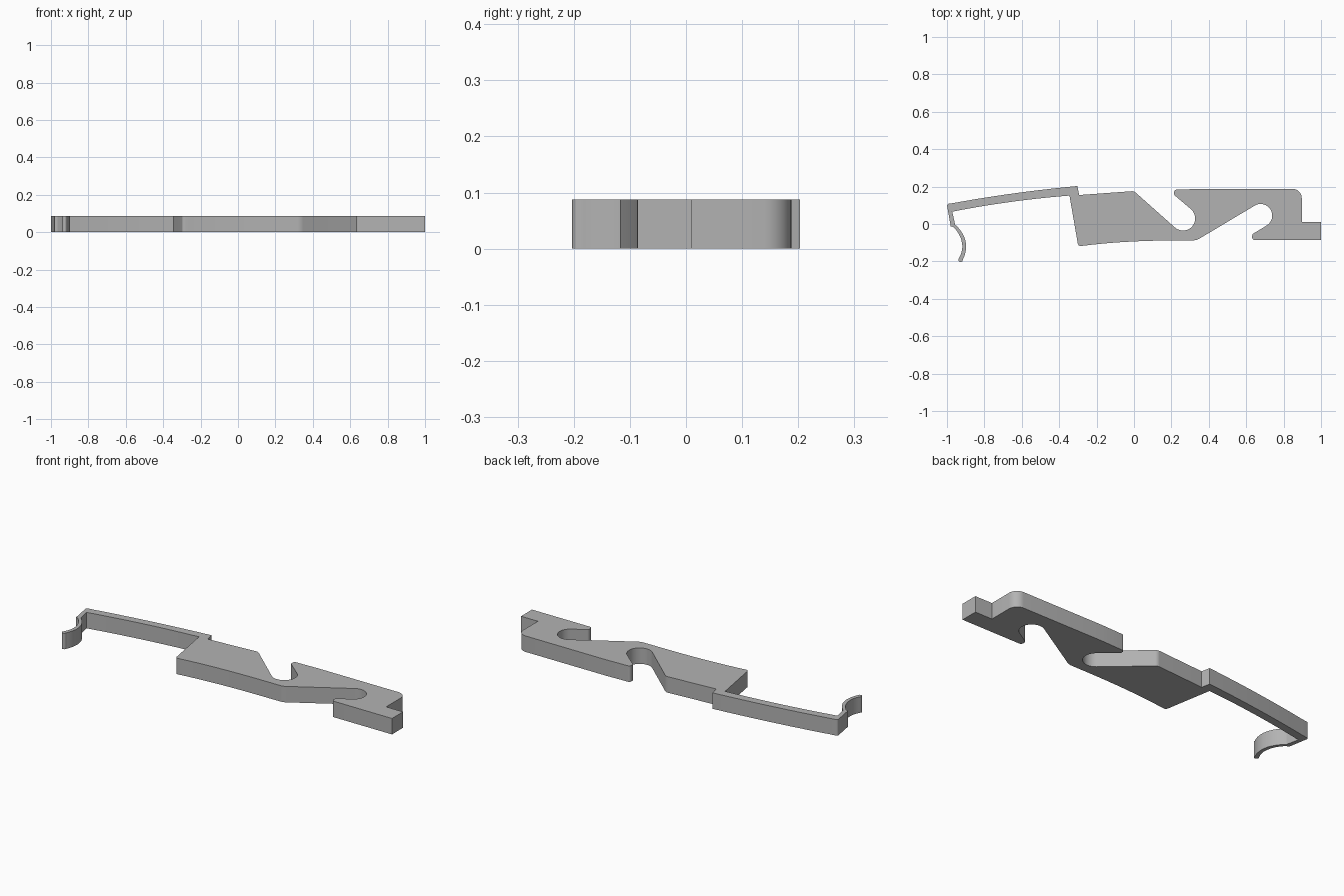
import bpy
import bmesh
import math
from mathutils import Vector

cube = bpy.data.objects.get("Cube")
if cube:
    bpy.data.objects.remove(cube)

THICKNESS = 0.088


def arc(cx, cy, r, start, end, steps=20):
    """Points on a circle, angles in degrees."""
    angles = [math.radians(start + (end - start) * i / steps) for i in range(steps + 1)]
    return [Vector((cx + r * math.cos(a), cy + r * math.sin(a))) for a in angles]


def bow(a, mid, b, steps=14):
    """Gentle curve from a to b passing through mid."""
    a, mid, b = Vector(a), Vector(mid), Vector(b)
    c = mid * 2 - (a + b) / 2
    ts = [i / steps for i in range(steps + 1)]
    return [a * (1 - t) ** 2 + c * 2 * t * (1 - t) + b * t * t for t in ts]


def rounded(before, corner, after, r, steps=8):
    """Fillet of radius r at a corner."""
    p = Vector(corner)
    u, v = (Vector(before) - p).normalized(), (Vector(after) - p).normalized()
    half = u.angle(v) / 2
    centre = p + (u + v).normalized() * r / math.sin(half)
    d0 = p + u * r / math.tan(half) - centre
    d1 = p + v * r / math.tan(half) - centre
    sweep = d0.angle(d1)
    return [centre + (d0 * math.sin(sweep * (1 - i / steps)) + d1 * math.sin(sweep * i / steps))
            / math.sin(sweep) for i in range(steps + 1)]


def sharp(*points):
    return [Vector(p) for p in points]


outline = []
# Upper edge of the body and the first slot
outline += sharp((-0.303, 0.203), (-0.293, 0.155))
outline += rounded((-0.293, 0.155), (0, 0.176), (0.218, -0.018), 0.03)
outline += arc(0.262, 0.03, 0.065, 228, 410)
outline += rounded((0.304, 0.08), (0.214, 0.156), (0.214, 0.183), 0.014)
outline += rounded((0.214, 0.156), (0.214, 0.183), (0.36, 0.188), 0.014)
# Right block with its foot and the second slot
outline += sharp((0.36, 0.188))
outline += rounded((0.36, 0.188), (0.897, 0.188), (0.897, 0.01), 0.05)
outline += sharp((0.897, 0.01), (1, 0.01), (1, -0.086))
outline += rounded((1, -0.086), (0.632, -0.086), (0.632, -0.055), 0.014)
outline += rounded((0.632, -0.086), (0.632, -0.055), (0.707, -0.009), 0.014)
outline += arc(0.677, 0.045, 0.062, -60, 120)
# Lower edge of the body
outline += rounded((0.646, 0.099), (0.335, -0.087), (0.19, -0.088), 0.06)
outline += bow((0.19, -0.088), (-0.05, -0.096), (-0.27, -0.116))
outline += rounded((-0.27, -0.116), (-0.298, -0.119), (-0.345, 0.152), 0.015)
# Underside of the thin arm
outline += bow((-0.345, 0.152), (-0.66, 0.118), (-0.972, 0.066))
# Curled hook: outer side, round tip, inner side
outline += sharp((-0.956, -0.004))
outline += bow((-0.945, -0.014), (-0.911, -0.062), (-0.898, -0.115), 8)
outline += bow((-0.898, -0.115), (-0.902, -0.154), (-0.916, -0.192), 8)[1:]
outline += arc(-0.927, -0.191, 0.012, -25, -180, 8)
outline += bow((-0.938, -0.186), (-0.922, -0.15), (-0.918, -0.115), 8)
outline += bow((-0.918, -0.115), (-0.932, -0.062), (-0.966, -0.016), 8)[1:]
# Outer side of the arm
outline += sharp((-0.98, -0.012))
outline += rounded((-0.98, -0.012), (-1.001, 0.107), (-0.96, 0.113), 0.012)
outline += bow((-0.96, 0.113), (-0.64, 0.164), (-0.303, 0.203))[:-1]

# Extrude the profile upward
bm = bmesh.new()
base = bm.faces.new([bm.verts.new((p.x, p.y, 0)) for p in outline])
top = bmesh.ops.extrude_face_region(bm, geom=[base], use_keep_orig=True)
bmesh.ops.translate(bm, vec=(0, 0, THICKNESS),
                    verts=[g for g in top["geom"] if isinstance(g, bmesh.types.BMVert)])
bmesh.ops.recalc_face_normals(bm, faces=bm.faces)
mesh = bpy.data.meshes.new("latch_plate")
bm.to_mesh(mesh)
bm.free()
latch = bpy.data.objects.new("latch_plate", mesh)
bpy.context.collection.objects.link(latch)

grey = bpy.data.materials.new("light grey")
grey.use_nodes = True
colour = (0.45, 0.45, 0.45, 1)
grey.diffuse_color = colour
grey.node_tree.nodes["Principled BSDF"].inputs["Base Color"].default_value = colour
mesh.materials.append(grey)

# Smooth curved walls, keep the rims crisp
bpy.ops.object.select_all(action="DESELECT")
latch.select_set(True)
bpy.context.view_layer.objects.active = latch
bpy.ops.object.shade_smooth_by_angle(angle=math.radians(30))
